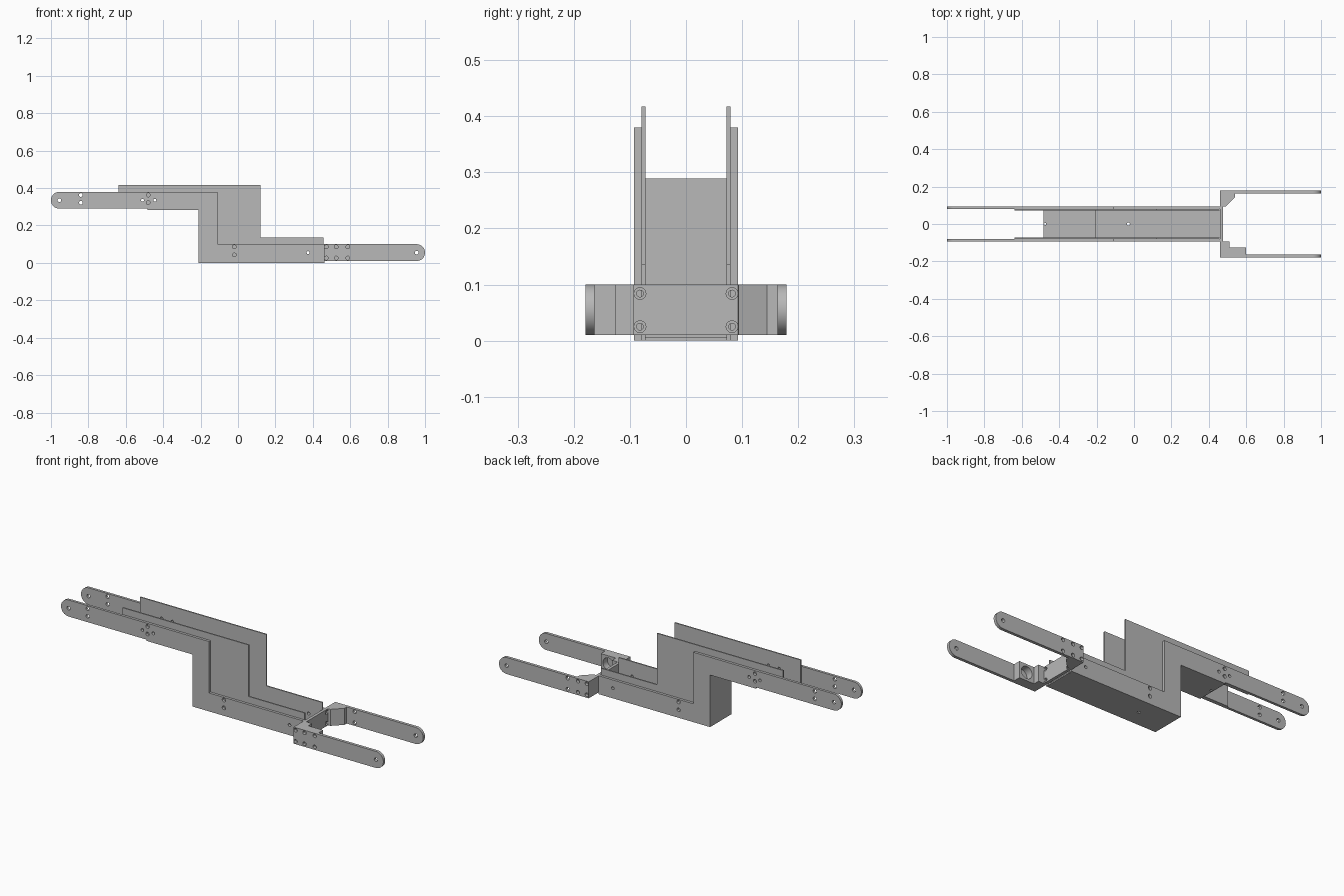
import bpy, bmesh
from math import cos, sin, pi

cube = bpy.data.objects.get("Cube")
if cube:
    bpy.data.objects.remove(cube)

grey = bpy.data.materials.new("brushed grey")
grey.use_nodes = True
grey.diffuse_color = (0.48, 0.48, 0.48, 1)
grey.node_tree.nodes["Principled BSDF"].inputs["Base Color"].default_value = (0.48, 0.48, 0.48, 1)

# How a flat profile (u, v) and a depth w map to space, by plate normal
MAPS = {
    "x": lambda u, v, w: (w, u, v),
    "y": lambda u, v, w: (u, w, v),
    "z": lambda u, v, w: (u, v, w),
}


def arc(cu, cv, r, start, end, n):
    return [(cu + r * cos(start + (end - start) * i / n),
             cv + r * sin(start + (end - start) * i / n)) for i in range(n + 1)]


def rect(u0, v0, u1, v1):
    return [(u0, v0), (u1, v0), (u1, v1), (u0, v1)]


def plate(name, axis, outline, lo, hi, holes=()):
    """Flat sheet with round holes (u, v, r), from depth lo to hi."""
    curve = bpy.data.curves.new(name + "_profile", "CURVE")
    curve.dimensions = "2D"
    curve.fill_mode = "BOTH"
    curve.extrude = (hi - lo) / 2
    loops = [outline] + [arc(u, v, r, 0, 2 * pi, 20)[:-1] for u, v, r in holes]
    for loop in loops:
        spline = curve.splines.new("POLY")
        spline.points.add(len(loop) - 1)
        for point, (u, v) in zip(spline.points, loop):
            point.co = (u, v, 0, 1)
        spline.use_cyclic_u = True
    helper = bpy.data.objects.new(name + "_profile", curve)
    bpy.context.collection.objects.link(helper)
    graph = bpy.context.evaluated_depsgraph_get()
    mesh = bpy.data.meshes.new_from_object(helper.evaluated_get(graph))
    bpy.data.objects.remove(helper)

    bm = bmesh.new()
    bm.from_mesh(mesh)
    for vert in bm.verts:
        vert.co = MAPS[axis](vert.co.x, vert.co.y, vert.co.z + (lo + hi) / 2)
    bmesh.ops.remove_doubles(bm, verts=bm.verts, dist=1e-5)
    bmesh.ops.recalc_face_normals(bm, faces=bm.faces)
    bm.to_mesh(mesh)
    bm.free()
    mesh.materials.clear()
    mesh.materials.append(grey)
    for poly in mesh.polygons:
        poly.material_index = 0
    obj = bpy.data.objects.new(name, mesh)
    bpy.context.collection.objects.link(obj)
    bpy.ops.object.select_all(action="DESELECT")
    obj.select_set(True)
    bpy.context.view_layer.objects.active = obj
    bpy.ops.object.shade_smooth_by_angle(angle=pi / 6)
    return obj


def sided(name, outline, inner, outer, holes):
    """The same sheet on the left (+y) and the right (-y)."""
    plate("left_" + name, "y", outline, inner, outer, holes)
    plate("right_" + name, "y", outline, -outer, -inner, holes)


# Thick stepped side plates with a round upper end
side = arc(-0.955, 0.335, 0.045, pi / 2, 3 * pi / 2, 20) + [
    (-0.485, 0.29), (-0.485, 0.283), (-0.21, 0.283), (-0.21, 0), (0.462, 0),
    (0.462, 0.1), (-0.11, 0.1), (-0.11, 0.38)]
through = [(-0.51, 0.335, 0.008), (-0.445, 0.335, 0.008), (0.375, 0.055, 0.008)]
side_holes = through + [(-0.955, 0.335, 0.01)] + [
    (x, z, 0.01) for x in (-0.84, -0.48) for z in (0.322, 0.363)] + [
    (-0.02, z, 0.01) for z in (0.043, 0.086)]
sided("side_plate", side, 0.079, 0.093, side_holes)

# Thin channel walls standing above the side plates
wall = [(-0.64, 0.29), (-0.485, 0.29), (-0.485, 0.283), (-0.21, 0.283), (-0.21, 0),
        (0.457, 0), (0.457, 0.137), (0.12, 0.137), (0.12, 0.417), (-0.64, 0.417)]
sided("channel_wall", wall, 0.072, 0.079, through)

# Channel floor in three sheets
plate("upper_floor", "z", rect(-0.485, -0.073, -0.203, 0.073), 0.283, 0.289,
      [(-0.475, 0, 0.006)])
plate("riser_sheet", "x", rect(-0.073, 0, 0.073, 0.287), -0.21, -0.203)
plate("lower_floor", "z", rect(-0.206, -0.073, 0.46, 0.073), 0, 0.007,
      [(-0.03, 0, 0.008)])

# Fork base with counterbored screw holes
screws = [(y, z) for y in (-0.082, 0.082) for z in (0.025, 0.084)]
base = rect(-0.094, 0.01, 0.094, 0.1)
plate("fork_base_back", "x", base, 0.46, 0.469, [(y, z, 0.006) for y, z in screws])
plate("fork_base_front", "x", base, 0.469, 0.476, [(y, z, 0.0105) for y, z in screws])

# Fork arms with round tips
arm = arc(0.955, 0.055, 0.045, -pi / 2, pi / 2, 20) + [(0.46, 0.1), (0.46, 0.01)]
arm_holes = [(0.955, 0.055, 0.01)] + [
    (x, z, 0.01) for x in (0.472, 0.525, 0.587) for z in (0.026, 0.086)]
sided("fork_arm", arm, 0.163, 0.179, arm_holes)

# Left fork root, chamfered
plate("left_fork_root", "z", [(0.46, 0.092), (0.49, 0.094), (0.54, 0.144),
                              (0.54, 0.163), (0.46, 0.163)], 0.01, 0.1)

# Right fork root, stepped, with a round pocket in the step
plate("right_fork_root", "z", rect(0.46, -0.163, 0.51, -0.093), 0.01, 0.1)
plate("right_fork_step", "y", rect(0.51, 0.01, 0.6, 0.1), -0.163, -0.125,
      [(0.555, 0.055, 0.033)])
